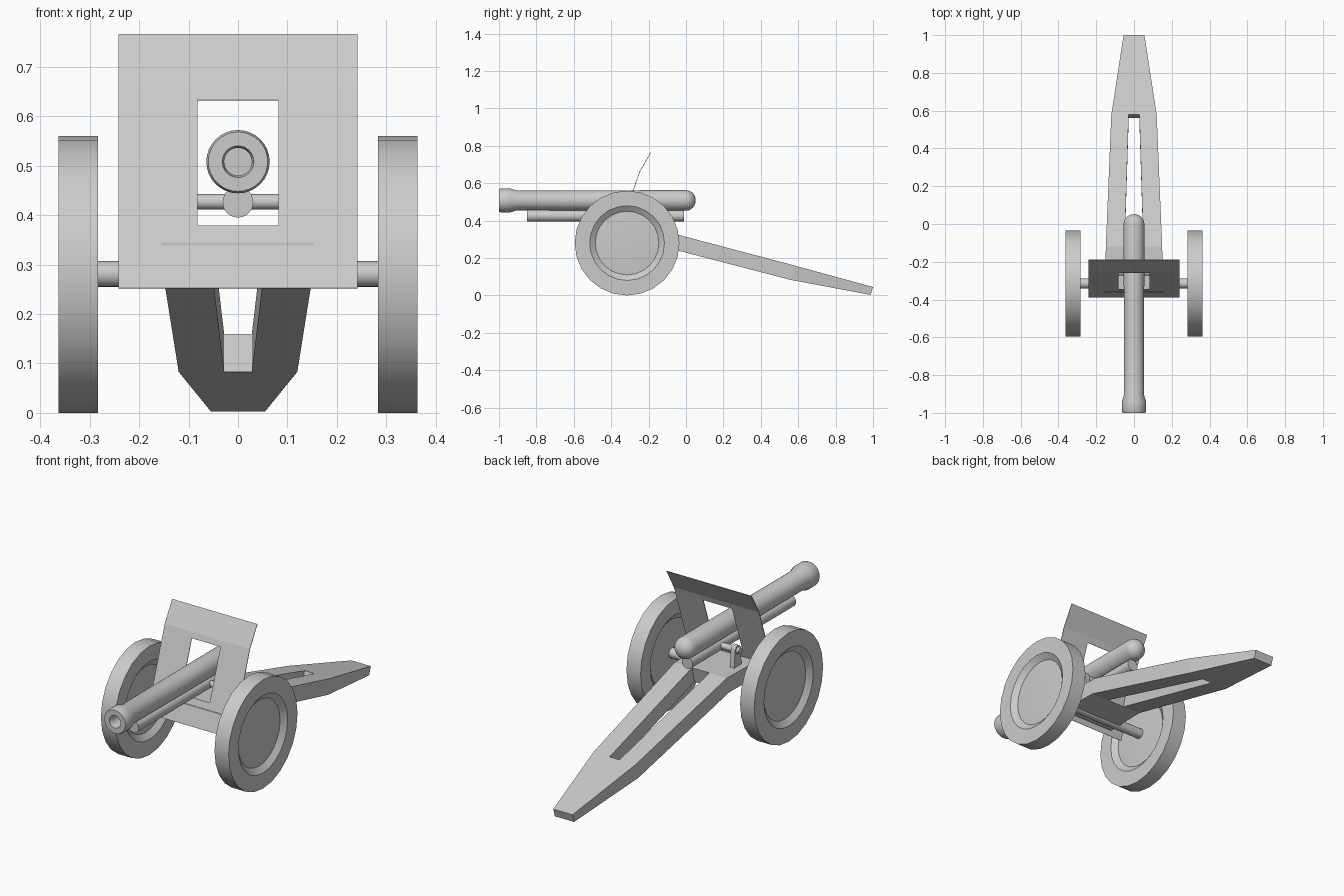
import bpy, math
from math import sin, cos, pi

if "Cube" in bpy.data.objects:
    bpy.data.objects.remove(bpy.data.objects["Cube"])


def make(name, verts, faces, smooth=None):
    mesh = bpy.data.meshes.new(name)
    mesh.from_pydata(verts, [], faces)
    mesh.validate()
    obj = bpy.data.objects.new(name, mesh)
    bpy.context.collection.objects.link(obj)
    if smooth:
        bpy.ops.object.select_all(action='DESELECT')
        obj.select_set(True)
        bpy.context.view_layer.objects.active = obj
        bpy.ops.object.shade_smooth_by_angle(angle=math.radians(smooth))
    return obj


def lathe(name, profile, axis, origin, sides=32, smooth=35):
    """Revolve (position, radius) points around the x or y axis; zero radius closes an end."""
    ox, oy, oz = origin
    verts, faces, rings = [], [], []
    for t, r in profile:
        n = 1 if r == 0 else sides
        rings.append(list(range(len(verts), len(verts) + n)))
        for i in range(n):
            a = 2 * pi * i / sides
            if axis == 'x':
                verts.append((ox + t, oy + r * cos(a), oz + r * sin(a)))
            else:
                verts.append((ox + r * sin(a), oy + t, oz + r * cos(a)))
    for p, q in zip(rings, rings[1:]):
        for i in range(sides):
            j = (i + 1) % sides
            if len(p) == 1:
                faces.append((p[0], q[j], q[i]))
            elif len(q) == 1:
                faces.append((p[i], p[j], q[0]))
            else:
                faces.append((p[i], p[j], q[j], q[i]))
    return lathe_fix(make(name, verts, faces, smooth))


def lathe_fix(obj):
    import bmesh
    bm = bmesh.new()
    bm.from_mesh(obj.data)
    bmesh.ops.recalc_face_normals(bm, faces=bm.faces)
    bm.to_mesh(obj.data)
    bm.free()
    return obj


def rod(name, axis, t0, t1, r, origin, sides=24):
    return lathe(name, [(t0, 0), (t0, r), (t1, r), (t1, 0)], axis, origin, sides)


# Barrel with flared muzzle, bore and rounded breech
barrel = [(-0.88, 0), (-0.88, 0.028), (-0.985, 0.028), (-1.0, 0.032), (-1.0, 0.06),
          (-0.99, 0.064), (-0.94, 0.064), (-0.905, 0.053), (-0.45, 0.054), (0, 0.055)]
barrel += [(0.052 * sin(a * pi / 12), 0.055 * cos(a * pi / 12)) for a in range(1, 6)]
lathe("barrel", barrel + [(0.052, 0)], 'y', (0, 0, 0.508))

# Recoil tube, axle and elevation pin
rod("recoil_tube", 'y', -0.85, -0.01, 0.031, (0, 0, 0.426))
rod("axle", 'x', -0.30, 0.30, 0.026, (0, -0.315, 0.281))
rod("trunnion_pin", 'x', -0.13, 0.13, 0.016, (0, -0.257, 0.427), 16)

# Wheels with dished faces on both sides
half = [(0.022, 0), (0.022, 0.11), (0.018, 0.17), (0.04, 0.20), (0.04, 0.28)]
wheel = half + [(-t, r) for t, r in reversed(half)]
for side, s in (("left", -1), ("right", 1)):
    lathe(side + "_wheel", wheel, 'x', (s * 0.323, -0.315, 0.28), 24)

    # Pin bracket with rounded top
    outline = [(-0.032, 0.325), (0.032, 0.325)]
    outline += [(0.022 * cos(a * pi / 8), 0.43 + 0.022 * sin(a * pi / 8)) for a in range(9)]
    n = len(outline)
    verts = [(s * x, -0.257 + y, z) for x in (0.09, 0.115) for y, z in outline]
    faces = [tuple(range(n)), tuple(range(n, 2 * n))]
    faces += [(i, (i + 1) % n, (i + 1) % n + n, i + n) for i in range(n)]
    lathe_fix(make(side + "_pin_bracket", verts, faces))

# Trail: stations of top y/z, bottom y/z, outer and slot half-widths
stations = [(-0.36, 0.345, -0.36, 0.265, 0.155, 0.05),
            (-0.12, 0.345, -0.14, 0.265, 0.149, 0.05),
            (0.58, 0.16, 0.56, 0.083, 0.12, 0.028),
            (1.0, 0.045, 0.987, 0.003, 0.055, 0.028)]
verts = []
for yt, zt, yb, zb, xo, xi in stations:
    for x in (-xo, -xi, xi, xo):
        verts += [(x, yt, zt), (x, yb, zb)]
cells = []
for i in range(3):
    for j in range(3):
        if (i, j) != (1, 1):
            a = 2 * (4 * i + j)
            cells.append((a, a + 2, a + 10, a + 8))
edges = {(c[k], c[(k + 1) % 4]) for c in cells for k in range(4)}
faces = cells + [tuple(v + 1 for v in reversed(c)) for c in cells]
faces += [(b, a, a + 1, b + 1) for a, b in edges if (b, a) not in edges]
make("trail", verts, faces)

# Shield: bent thin sheet with a window
rows = [(-0.388, 0.252), (-0.345, 0.378), (-0.258, 0.632), (-0.248, 0.66), (-0.188, 0.765)]
cols = (-0.242, -0.082, 0.082, 0.242)
verts = [(x, y, z) for y, z in rows for x in cols]
faces = [(4 * i + j, 4 * i + j + 1, 4 * i + j + 5, 4 * i + j + 4)
         for i in range(4) for j in range(3) if (i, j) != (1, 1)]
shield = make("shield", verts, faces)
thick = shield.modifiers.new("thickness", 'SOLIDIFY')
thick.thickness = 0.003
thick.offset = 0
